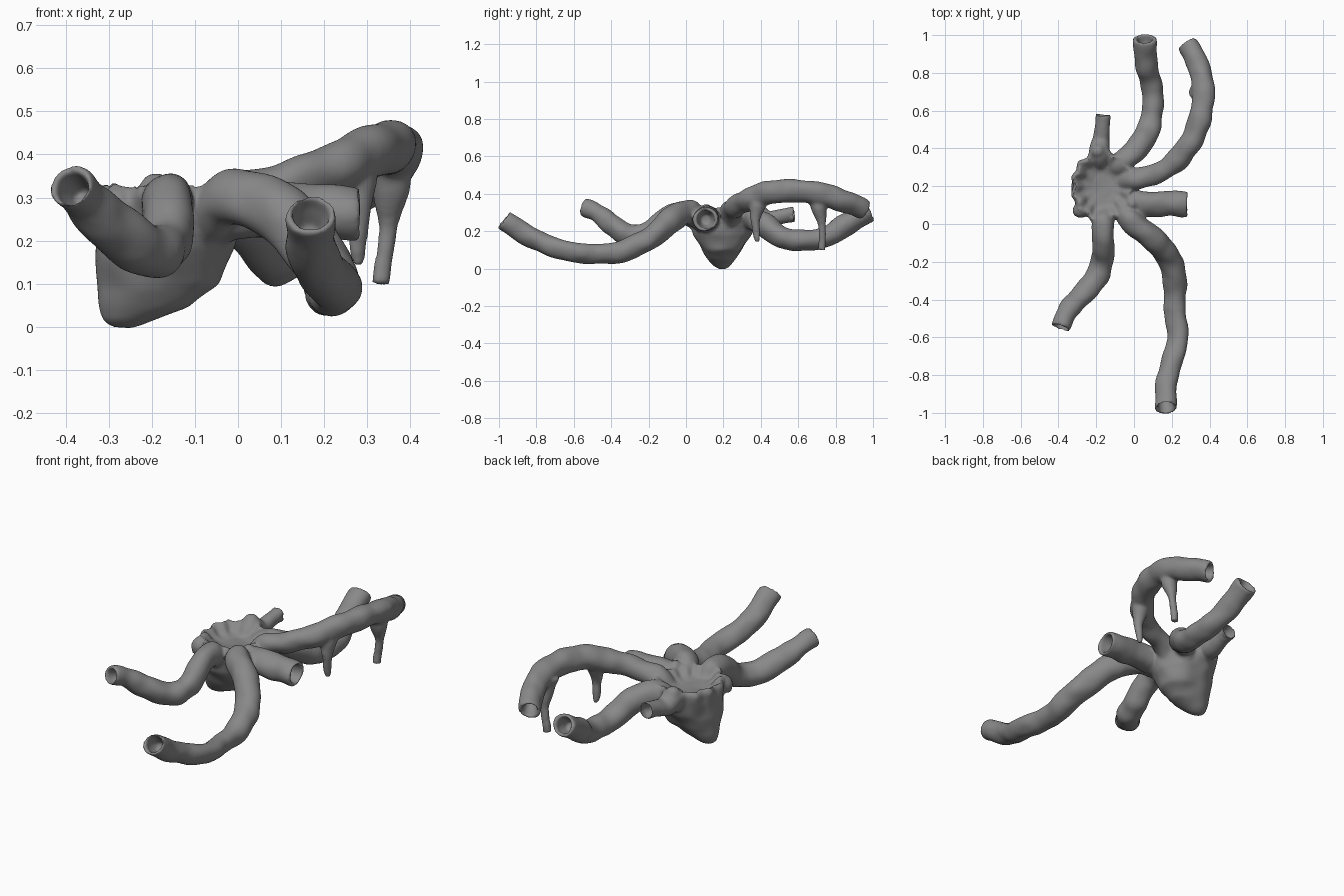
import bpy, bmesh, math, random
from mathutils import Vector

random.seed(4)
bm = bmesh.new()
N = 28


def loft(rings):
    """Skin a list of closed rings and cap both ends."""
    n = len(rings[0])
    vs = [[bm.verts.new(p) for p in r] for r in rings]
    for a, b in zip(vs, vs[1:]):
        for i in range(n):
            j = (i + 1) % n
            bm.faces.new((a[i], a[j], b[j], b[i]))
    bm.faces.new(vs[0][::-1])
    bm.faces.new(vs[-1])


def spline(pts, steps=6):
    """Catmull-Rom through (x, y, z, radius) points."""
    p = [Vector(q) for q in pts]
    p = [p[0] * 2 - p[1]] + p + [p[-1] * 2 - p[-2]]
    out = []
    for i in range(1, len(p) - 2):
        a, b, c, d = p[i - 1:i + 3]
        for k in range(steps):
            t = k / steps
            out.append(0.5 * (2 * b + (c - a) * t + (2 * a - 5 * b + 4 * c - d) * t * t
                              + (3 * b - a - 3 * c + d) * t ** 3))
    return out + [p[-2]]


def tube(pts, hollow=True):
    """Organic limb; a hollow one folds back inside its open end."""
    path = spline(pts)
    rings, side = [], None
    phase = random.random() * 6
    frames = []
    for i, q in enumerate(path):
        t = (path[min(i + 1, len(path) - 1)].xyz - path[max(i - 1, 0)].xyz).normalized()
        if side is None:
            side = t.orthogonal()
        side = (side - t * side.dot(t)).normalized()
        frames.append((q.xyz, side.copy(), t.cross(side), q.w, t))

    def ring(f, r, shift=0.0, wob=0.0):
        return [f[0] + f[4] * shift + (f[1] * math.cos(a) + f[2] * math.sin(a)) * r
                * (1 + wob * math.sin(2 * a + phase))
                for a in (2 * math.pi * k / N for k in range(N))]
    for i, f in enumerate(frames):
        rings.append(ring(f, f[3] * (1 + 0.015 * math.sin(i * 1.1 + phase)), 0, 0.05))
    if hollow:
        f = frames[-1]
        rings += [ring(f, f[3] * 0.78), ring(f, f[3] * 0.72, -0.035), ring(f, f[3] * 0.45, -0.09)]
    loft(rings)


# Body: funnel with a lobed rim and a dished top (z, cx, cy, rx, ry, lobe depth)
body = [(0.0, -.27, .19, .025, .02, 0), (.015, -.26, .19, .055, .04, 0),
        (.045, -.22, .19, .105, .065, 0), (.1, -.185, .195, .142, .108, 0),
        (.18, -.17, .195, .158, .155, .0), (.25, -.165, .2, .165, .178, .02),
        (.305, -.165, .2, .167, .192, .05), (.33, -.165, .2, .152, .177, .07),
        (.315, -.165, .2, .13, .155, .08), (.285, -.165, .2, .1, .12, .08),
        (.272, -.165, .2, .06, .07, .03), (.268, -.165, .2, .02, .02, 0)]
loft([[Vector((cx + rx * math.cos(a) * (1 + w * math.cos(13 * a)),
               cy + ry * math.sin(a) * (1 + w * math.cos(13 * a)), z))
       for a in (2 * math.pi * k / 104 for k in range(104))]
      for z, cx, cy, rx, ry, w in body])

# Front left limb
tube([(-.165, .08, .23, .045), (-.165, 0, .29, .06), (-.165, -.09, .27, .06), (-.165, -.19, .195, .06),
      (-.205, -.29, .175, .06), (-.29, -.39, .23, .058), (-.355, -.47, .295, .05), (-.388, -.55, .325, .05)])
# Front right long limb
tube([(-.08, .1, .23, .045), (-.02, .02, .3, .062), (.08, -.065, .27, .066), (.18, -.17, .18, .064),
      (.218, -.3, .105, .06), (.215, -.45, .078, .055), (.23, -.6, .085, .055),
      (.195, -.75, .13, .055), (.168, -.87, .19, .056), (.17, -.975, .262, .057)])
# Right short limb
tube([(-.07, .125, .22, .045), (0, .11, .265, .066), (.09, .105, .27, .063),
      (.18, .108, .265, .065), (.285, .105, .262, .064)])
# Back right arched limb
tube([(-.07, .22, .22, .045), (0, .238, .295, .056), (.11, .26, .33, .052), (.22, .33, .365, .058),
      (.3, .43, .405, .06), (.35, .56, .415, .06), (.372, .7, .405, .06),
      (.345, .82, .37, .058), (.315, .89, .34, .055), (.282, .955, .315, .054)])
# Back sagging limb
tube([(-.11, .29, .22, .05), (-.06, .335, .27, .06), (.03, .42, .235, .064), (.08, .51, .17, .06),
      (.1, .62, .15, .055), (.09, .74, .165, .056), (.065, .86, .24, .06), (.057, .982, .307, .058)])
# Back left short limb with its shoulder
tube([(-.185, .3, .23, .045), (-.185, .37, .28, .058), (-.175, .44, .265, .046),
      (-.168, .51, .28, .04), (-.163, .585, .29, .045)])

# Rim knuckles where limbs leave the body
for x, y, z, r in [(-.16, -.005, .32, .036), (-.01, .02, .33, .036), (-.01, .11, .325, .03),
                   (-.19, .385, .325, .034), (-.28, .07, .29, .04)]:
    tube([(x, y, z - .05, r), (x, y, z, r), (x, y, z + r * .7, r * .5)], False)

# Hanging drips beneath the arched limb
tube([(.27, .39, .39, .055), (.28, .38, .32, .04), (.283, .37, .26, .025),
      (.28, .375, .2, .023), (.28, .38, .14, .013)], False)
tube([(.35, .7, .39, .055), (.352, .71, .32, .042), (.352, .725, .25, .025),
      (.345, .73, .18, .02), (.338, .73, .135, .024), (.335, .727, .097, .023)], False)

bmesh.ops.recalc_face_normals(bm, faces=bm.faces)
me = bpy.data.meshes.new("branching_trunk")
bm.to_mesh(me)
bm.free()
ob = bpy.data.objects.new("branching_trunk", me)
bpy.context.collection.objects.link(ob)

# Dark grey surface
mat = bpy.data.materials.new("dark_grey")
mat.diffuse_color = (0.25, 0.25, 0.25, 1)
me.materials.append(mat)

# Fuse the parts, soften the joints and add gentle unevenness
rm = ob.modifiers.new("fuse", 'REMESH')
rm.mode = 'VOXEL'
rm.voxel_size = 0.008
rm.use_smooth_shade = True
sm = ob.modifiers.new("soften", 'SMOOTH')
sm.factor = 0.5
sm.iterations = 9
tex = bpy.data.textures.new("lumps", 'CLOUDS')
tex.noise_scale = 0.09
tex.noise_depth = 0
dp = ob.modifiers.new("lumps", 'DISPLACE')
dp.texture = tex
dp.strength = 0.014
dp.mid_level = 0.45
